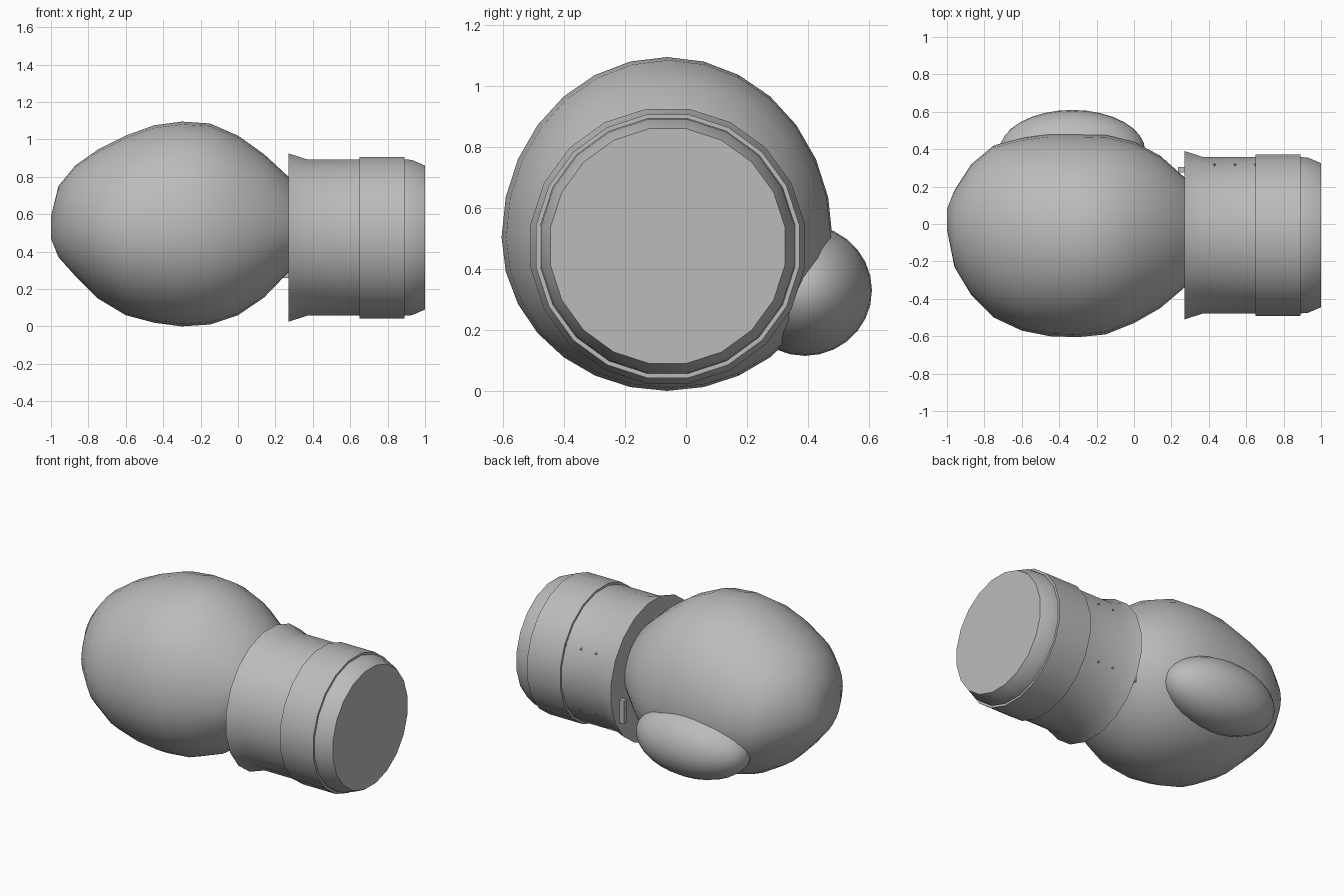
import bpy, bmesh, math
from mathutils import Matrix, Vector

cube = bpy.data.objects.get("Cube")
if cube:
    bpy.data.objects.remove(cube, do_unlink=True)

grey = bpy.data.materials.new("plain_grey")
grey.use_nodes = True
grey.diffuse_color = (0.5, 0.5, 0.5, 1)
grey.node_tree.nodes["Principled BSDF"].inputs["Base Color"].default_value = grey.diffuse_color

AXIS_Y, AXIS_Z = -0.06, 0.475   # centre line of the wrist cuff


def finish(name, bm, smooth=True):
    """Turn a bmesh into a finished, coloured object."""
    bmesh.ops.recalc_face_normals(bm, faces=bm.faces)
    mesh = bpy.data.meshes.new(name)
    bm.to_mesh(mesh)
    bm.free()
    mesh.materials.append(grey)
    obj = bpy.data.objects.new(name, mesh)
    bpy.context.collection.objects.link(obj)
    if smooth:
        bpy.ops.object.select_all(action="DESELECT")
        obj.select_set(True)
        bpy.context.view_layer.objects.active = obj
        bpy.ops.object.shade_smooth_by_angle(angle=math.radians(35))
    return obj


def loft(name, rows, sides, middle=0.5, turn=0.0):
    """Skin oval rings given as (x, y_min, y_max, z_min, z_max)."""
    bm = bmesh.new()
    rings = []
    for x, y0, y1, z0, z1 in rows:
        cy, cz = (y0 + y1) / 2, z0 + middle * (z1 - z0)
        ring = []
        for i in range(sides):
            a = math.tau * (i + turn) / sides
            s = math.sin(a)
            height = z1 - cz if s > 0 else cz - z0
            ring.append(bm.verts.new((x, cy + (y1 - y0) / 2 * math.cos(a), cz + height * s)))
        rings.append(ring)
    for a, b in zip(rings, rings[1:]):
        for i in range(sides):
            j = (i + 1) % sides
            bm.faces.new((a[i], a[j], b[j], b[i]))
    bm.faces.new(rings[0])
    bm.faces.new(rings[-1])
    return finish(name, bm)


# Padded hand, from the knuckle end to inside the cuff
loft("padded_hand", [
    (-1, -.03, .08, .47, .59),
    (-.96, -.23, .18, .37, .75),
    (-.87, -.38, .32, .27, .86),
    (-.75, -.5, .42, .15, .945),
    (-.6, -.57, .46, .06, 1.02),
    (-.45, -.6, .48, .02, 1.075),
    (-.3, -.605, .48, 0, 1.095),
    (-.15, -.59, .475, .01, 1.085),
    (0, -.53, .44, .06, 1.02),
    (.14, -.45, .365, .155, .92),
    (.27, -.34, .25, .29, .8),
    (.4, -.2, .1, .4, .6),
], 28, middle=0.46)

# Wrist cuff with flared mouth, raised band and chamfered end
CUFF_SIDES = 20
cuff_profile = [(.27, .45), (.37, .418), (.65, .418), (.65, .432),
                (.89, .432), (.89, .418), (.93, .415), (1, .385)]
cuff_rows = []
for x, r in cuff_profile:
    r /= math.cos(math.pi / CUFF_SIDES)
    cuff_rows.append((x, AXIS_Y - r, AXIS_Y + r, AXIS_Z - r, AXIS_Z + r))
loft("wrist_cuff", cuff_rows, CUFF_SIDES, turn=0.5)

# Thumb on the back side
bm = bmesh.new()
bmesh.ops.create_uvsphere(
    bm, u_segments=28, v_segments=16, radius=1,
    matrix=Matrix.Translation((-.33, .39, .33)) @ Matrix.Diagonal((.39, .22, .215, 1))
    @ Matrix.Rotation(math.pi / 2, 4, "Y"))
finish("thumb", bm)

# Two rows of small lace studs
for label, side in (("upper", 1), ("lower", -1)):
    bm = bmesh.new()
    angle = side * math.radians(27.7)
    out = Vector((0, math.cos(angle), math.sin(angle)))
    for x in (.43, .54, .65):
        place = Vector((x, AXIS_Y, AXIS_Z)) + out * 0.422
        bmesh.ops.create_cone(
            bm, cap_ends=True, segments=3, radius1=.02, radius2=0, depth=.025,
            matrix=Matrix.Translation(place) @ out.to_track_quat("Z", "Y").to_matrix().to_4x4())
    finish(label + "_lace_studs", bm, smooth=False)

# Lace tab on the mouth of the cuff
bm = bmesh.new()
bmesh.ops.create_cube(
    bm, size=1, matrix=Matrix.Translation((.255, .29, .335)) @ Matrix.Diagonal((.04, .03, .15, 1)))
finish("lace_tab", bm, smooth=False)
